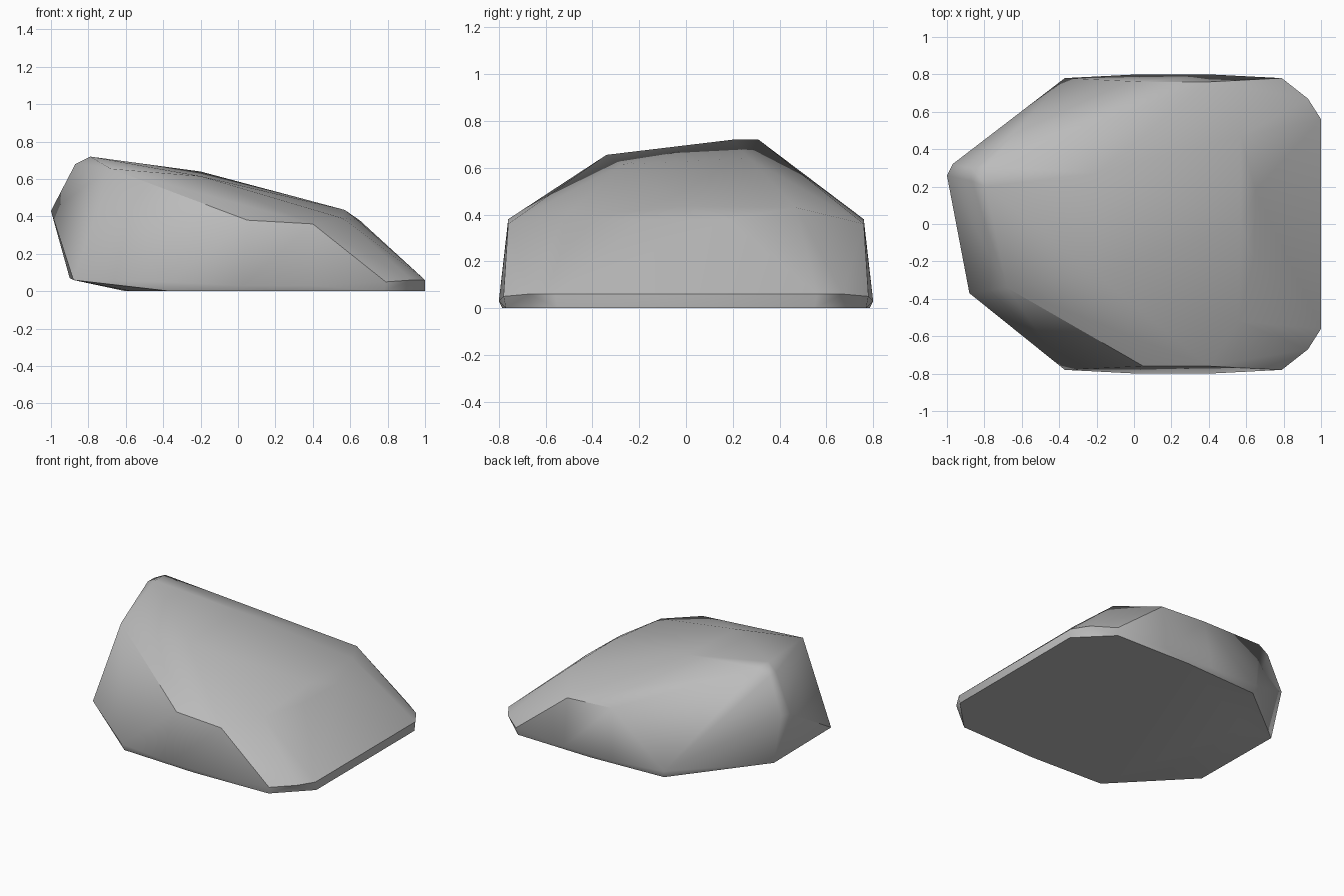
import bpy, bmesh, math

cube = bpy.data.objects.get("Cube")
if cube:
    bpy.data.objects.remove(cube, do_unlink=True)

# Plain stone colour
stone = bpy.data.materials.new("grey_stone")
stone.use_nodes = True
colour = (0.5, 0.5, 0.5, 1)
stone.diffuse_color = colour
bsdf = next(n for n in stone.node_tree.nodes if n.type == 'BSDF_PRINCIPLED')
bsdf.inputs["Base Color"].default_value = colour
bsdf.inputs["Roughness"].default_value = 0.8

# Corners shared by the front and back flanks
mirrored = [
    (-0.37, 0.78, 0.05), (0.02, 0.80, 0.03), (0.40, 0.80, 0.03),
    (0.79, 0.78, 0.05), (0.93, 0.67, 0.06), (1.00, 0.56, 0.06),
    (-0.36, 0.76, 0), (0.20, 0.785, 0), (0.78, 0.77, 0), (1.00, 0.55, 0),
    (0.05, 0.76, 0.38), (0.40, 0.76, 0.36),
]
# Blunt tall end
tall_end = [
    (-0.88, -0.37, 0.06), (-0.90, 0.30, 0.07), (-0.57, -0.40, 0), (-0.60, 0.40, 0),
    (-1.00, 0.26, 0.43), (-0.97, 0.32, 0.43), (-0.87, 0.23, 0.68),
    (-0.87, 0.30, 0.68), (-0.79, 0.31, 0.72), (-0.79, 0.20, 0.72),
    (-0.68, -0.34, 0.655),
]
# Sloping top and the brow above the thin end
top = [
    (-0.20, 0.27, 0.64), (-0.20, -0.27, 0.615), (0.57, 0, 0.435),
    (0.57, 0.47, 0.43), (0.56, -0.52, 0.39), (0.65, 0.18, 0.38),
    (0.64, -0.18, 0.38),
]

# Wrap a skin around the corners
bm = bmesh.new()
for x, y, z in mirrored:
    for side in (-1, 1):
        bm.verts.new((x, side * y, z))
for p in tall_end + top:
    bm.verts.new(p)
hull = bmesh.ops.convex_hull(bm, input=list(bm.verts))
loose = {g for g in hull["geom_interior"] + hull["geom_unused"]
         if isinstance(g, bmesh.types.BMVert)}
bmesh.ops.delete(bm, geom=list(loose), context='VERTS')
bmesh.ops.dissolve_limit(bm, angle_limit=math.radians(1),
                         verts=list(bm.verts), edges=list(bm.edges))
bmesh.ops.recalc_face_normals(bm, faces=list(bm.faces))

mesh = bpy.data.meshes.new("boulder")
bm.to_mesh(mesh)
bm.free()
mesh.materials.append(stone)
boulder = bpy.data.objects.new("boulder", mesh)
bpy.context.collection.objects.link(boulder)

# Soft facets with crisp main ridges
bpy.ops.object.select_all(action='DESELECT')
boulder.select_set(True)
bpy.context.view_layer.objects.active = boulder
bpy.ops.object.shade_smooth_by_angle(angle=math.radians(38))
